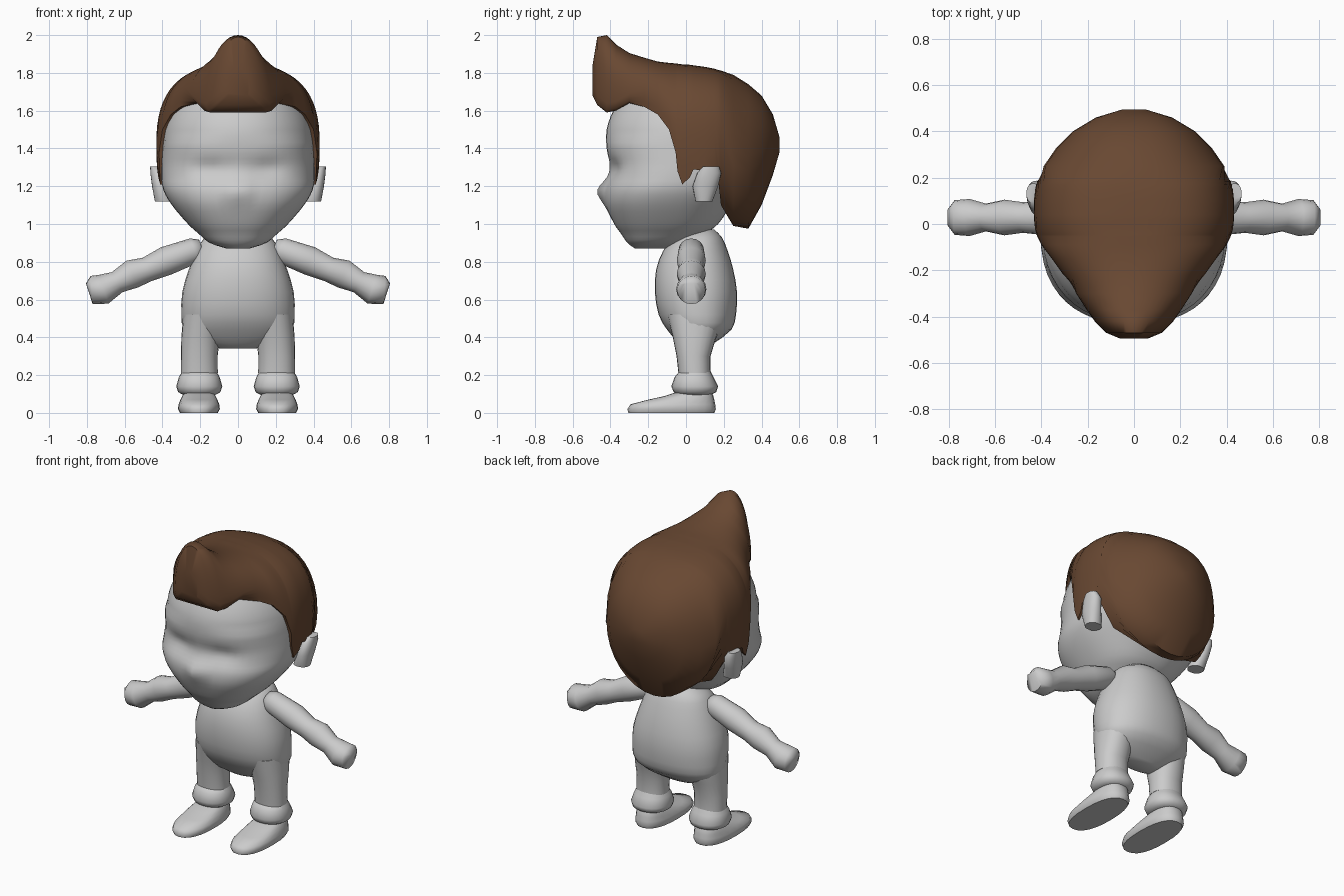
import bpy
import bmesh
from math import sin, cos, pi, acos, exp, radians
from mathutils import Vector

cube = bpy.data.objects.get("Cube")
if cube:
    bpy.data.objects.remove(cube, do_unlink=True)


def material(name, rgb):
    mat = bpy.data.materials.new(name)
    mat.use_nodes = True
    mat.diffuse_color = (*rgb, 1)
    mat.node_tree.nodes["Principled BSDF"].inputs["Base Color"].default_value = (*rgb, 1)
    return mat


grey = material("plain grey", (0.6, 0.6, 0.6))
brown = material("hair brown", (0.14, 0.065, 0.032))


def loft(name, rings, mat, angle=55):
    """Skin a list of closed rings of equal length and cap both ends."""
    bm = bmesh.new()
    loops = [[bm.verts.new(p) for p in ring] for ring in rings]
    count = len(loops[0])
    for a, b in zip(loops, loops[1:]):
        for i in range(count):
            j = (i + 1) % count
            bm.faces.new((a[i], a[j], b[j], b[i]))
    bm.faces.new(loops[0])
    bm.faces.new(loops[-1])
    bmesh.ops.remove_doubles(bm, verts=bm.verts, dist=0.0005)
    bmesh.ops.recalc_face_normals(bm, faces=bm.faces)
    mesh = bpy.data.meshes.new(name)
    bm.to_mesh(mesh)
    bm.free()
    mesh.materials.append(mat)
    obj = bpy.data.objects.new(name, mesh)
    bpy.context.collection.objects.link(obj)
    bpy.ops.object.select_all(action="DESELECT")
    obj.select_set(True)
    bpy.context.view_layer.objects.active = obj
    bpy.ops.object.shade_smooth_by_angle(angle=radians(angle))
    return obj


def refine(rows, steps):
    """Add smoothly interpolated rows between the given ones."""
    out = []
    for i in range(len(rows) - 1):
        quad = rows[max(i - 1, 0)], rows[i], rows[i + 1], rows[min(i + 2, len(rows) - 1)]
        for k in range(steps):
            t = k / steps
            out.append(tuple(
                b + 0.5 * t * (c - a + t * (2 * a - 5 * b + 4 * c - d + t * (3 * (b - c) + d - a)))
                for a, b, c, d in zip(*quad)))
    return out + [rows[-1]]


def power(v, e):
    return abs(v) ** e * (1 if v >= 0 else -1)


def oval(z, cx, w, front, back, n=2.0, count=24):
    """Horizontal rounded ring between a front and a back y."""
    mid, half = (front + back) / 2, (back - front) / 2
    angles = [2 * pi * i / count for i in range(count)]
    return [Vector((cx + w * power(cos(a), 2 / n), mid + half * power(sin(a), 2 / n), z))
            for a in angles]


# Head: height, half width, front, back
head_rows = [
    (0.87, 0.06, -0.27, -0.08), (0.9, 0.15, -0.31, 0.0), (0.95, 0.21, -0.345, 0.1),
    (1.0, 0.265, -0.38, 0.17), (1.1, 0.35, -0.425, 0.24), (1.18, 0.395, -0.43, 0.3),
    (1.25, 0.405, -0.41, 0.36), (1.32, 0.405, -0.405, 0.41), (1.4, 0.4, -0.42, 0.44),
    (1.5, 0.39, -0.42, 0.43), (1.6, 0.355, -0.385, 0.4), (1.7, 0.29, -0.32, 0.32),
    (1.77, 0.18, -0.23, 0.2)]
head = []
for z, w, front, back in refine(head_rows, 3):
    ring = oval(z, 0, w, front, back, 2.35 if z < 1.45 else 2.15, 48)
    for p in ring:
        if p.y < -0.2:  # nose bump and shallow eye sockets
            p.y -= 0.04 * exp(-(p.x / 0.05) ** 2 - ((z - 1.175) / 0.06) ** 2)
            p.y += 0.025 * exp(-((abs(p.x) - 0.15) / 0.09) ** 2 - ((z - 1.29) / 0.05) ** 2)
    head.append(ring)
loft("head", head, grey, 80)

# Hair: sections from front to back as y, top, half width, lower rim
hair_rows = [
    (-0.495, 1.84, 0.06, 1.68), (-0.47, 1.99, 0.12, 1.63), (-0.42, 2.0, 0.17, 1.59),
    (-0.37, 1.95, 0.205, 1.6), (-0.3, 1.905, 0.25, 1.64), (-0.22, 1.88, 0.305, 1.62),
    (-0.15, 1.86, 0.355, 1.58), (-0.09, 1.853, 0.4, 1.5), (-0.055, 1.85, 0.418, 1.38),
    (-0.045, 1.849, 0.421, 1.28), (-0.02, 1.845, 0.428, 1.21), (0.02, 1.843, 0.432, 1.245),
    (0.04, 1.84, 0.433, 1.29), (0.1, 1.832, 0.433, 1.28), (0.15, 1.822, 0.427, 1.3),
    (0.17, 1.816, 0.423, 1.24), (0.185, 1.812, 0.418, 1.1), (0.25, 1.79, 0.39, 0.99),
    (0.33, 1.74, 0.335, 0.975), (0.4, 1.68, 0.265, 1.1), (0.46, 1.58, 0.165, 1.26),
    (0.495, 1.46, 0.05, 1.38)]


def hair_section(y, top, w, rim, count=32):
    if y < -0.25:
        mid, low = rim + 0.05, rim - 0.05
    elif y < 0.2:
        mid, low = max(rim, 1.4), 0.7 if y < 0.16 else 0.95
    else:
        mid, low = (top + rim) / 2, rim
    n = min(2.7, max(2.0, 2.7 + 2.5 * y)) if y < 0.2 else 2.3
    if rim >= mid:
        end = pi / 2
    else:
        end = acos(max(-1, (rim - mid) / (mid - low)))
    ring = []
    for i in range(count + 1):
        t = end * (2 * i / count - 1)
        if cos(t) >= 0:
            x, z = power(sin(t), 2 / n), (top - mid) * cos(t) ** (2 / n)
        else:
            x, z = sin(t), (mid - low) * cos(t)
        ring.append(Vector((w * x, y, mid + z)))
    return ring


loft("hair", [hair_section(*row) for row in hair_rows], brown, 60)

# Torso: height, half width, front, back
torso_rows = [
    (0.97, 0.1, 0.0, 0.15), (0.93, 0.175, -0.06, 0.19), (0.86, 0.22, -0.12, 0.22),
    (0.76, 0.26, -0.158, 0.25), (0.64, 0.295, -0.165, 0.27), (0.52, 0.3, -0.145, 0.265),
    (0.44, 0.285, -0.1, 0.24), (0.37, 0.2, -0.04, 0.15), (0.34, 0.09, 0.0, 0.1)]
loft("torso", [oval(z, 0, w, f, b, 2.2, 32) for z, w, f, b in refine(torso_rows, 2)], grey, 80)

# Limb tables: height, centre x, half width, front, back
leg_rows = [
    (0.52, 0.18, 0.11, -0.1, 0.2), (0.4, 0.198, 0.102, -0.07, 0.16),
    (0.3, 0.205, 0.097, -0.05, 0.13), (0.21, 0.205, 0.098, -0.04, 0.13)]
cuff_rows = [
    (0.22, 0.205, 0.09, -0.035, 0.13), (0.19, 0.205, 0.108, -0.06, 0.145),
    (0.14, 0.205, 0.122, -0.078, 0.17), (0.11, 0.205, 0.112, -0.065, 0.16),
    (0.095, 0.205, 0.085, -0.045, 0.13)]
foot_rows = [
    (0.0, 0.207, 0.1, -0.305, 0.15), (0.02, 0.207, 0.111, -0.31, 0.158),
    (0.045, 0.207, 0.108, -0.295, 0.155), (0.07, 0.207, 0.098, -0.2, 0.15),
    (0.09, 0.207, 0.088, -0.11, 0.145), (0.12, 0.207, 0.07, -0.02, 0.13)]
ear_rows = [
    (1.12, 0.39, 0.05, 0.05, 0.14), (1.2, 0.41, 0.045, 0.035, 0.17),
    (1.27, 0.422, 0.042, 0.06, 0.187), (1.305, 0.435, 0.03, 0.09, 0.175)]
# Arm: centre x, centre height, radius
arm_rows = [
    (0.19, 0.875, 0.045), (0.23, 0.86, 0.068), (0.38, 0.805, 0.077), (0.48, 0.76, 0.066),
    (0.56, 0.735, 0.077), (0.64, 0.692, 0.06), (0.71, 0.655, 0.08), (0.775, 0.65, 0.075),
    (0.805, 0.685, 0.035)]


def arm_ring(index, side):
    x, z, r = arm_rows[index]
    a, b = arm_rows[max(index - 1, 0)], arm_rows[min(index + 1, len(arm_rows) - 2)]
    along = Vector((b[0] - a[0], 0, b[1] - a[1])).normalized()
    across = Vector((-along.z, 0, along.x))
    ring = []
    for i in range(16):
        t = 2 * pi * i / 16
        p = Vector((x, 0.028, z)) + across * r * cos(t) + Vector((0, r * sin(t), 0))
        ring.append(Vector((p.x * side, p.y, p.z)))
    return ring


for label, side in (("left", 1), ("right", -1)):
    for part, rows, n in (("leg", leg_rows, 2.2), ("cuff", cuff_rows, 2.2),
                          ("foot", foot_rows, 2.4), ("ear", ear_rows, 2.2)):
        rings = [oval(z, cx * side, w, f, b, n) for z, cx, w, f, b in rows]
        loft(label + "_" + part, rings, grey)
    loft(label + "_arm", [arm_ring(i, side) for i in range(len(arm_rows))], grey, 70)
